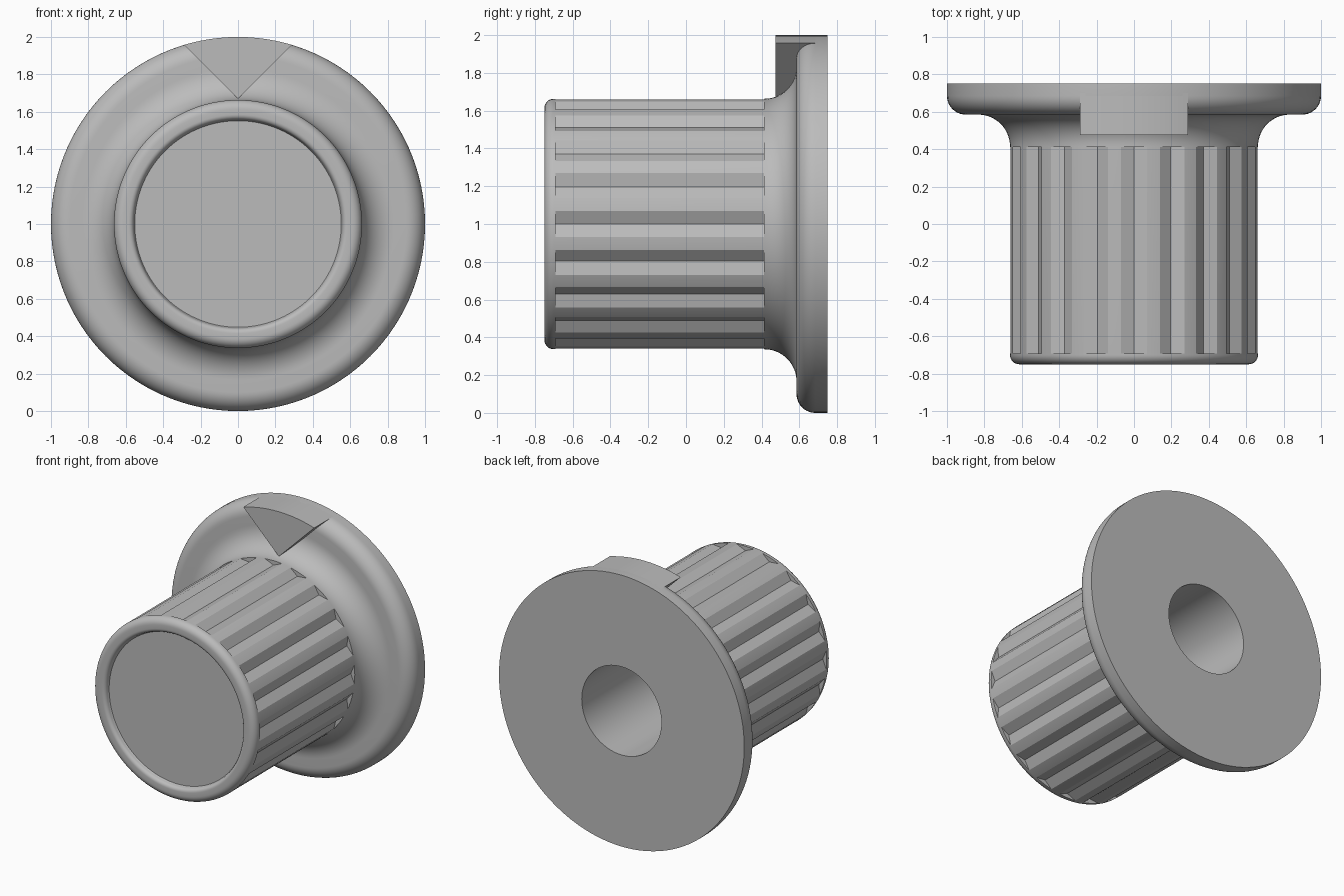
import bpy, bmesh, math
from math import sin, cos, pi, radians

if "Cube" in bpy.data.objects:
    bpy.data.objects.remove(bpy.data.objects["Cube"])

SEG = 120      # steps round the knob
CZ = 1.0       # height of the knob axis

grey = bpy.data.materials.new("plain grey")
grey.diffuse_color = (0.5, 0.5, 0.5, 1)
grey.use_nodes = True
grey.node_tree.nodes["Principled BSDF"].inputs["Base Color"].default_value = grey.diffuse_color


def make_object(name, bm):
    bmesh.ops.recalc_face_normals(bm, faces=bm.faces)
    me = bpy.data.meshes.new(name)
    bm.to_mesh(me)
    bm.free()
    me.materials.append(grey)
    ob = bpy.data.objects.new(name, me)
    bpy.context.collection.objects.link(ob)
    return ob


def smooth(ob):
    bpy.ops.object.select_all(action='DESELECT')
    ob.select_set(True)
    bpy.context.view_layer.objects.active = ob
    bpy.ops.object.shade_smooth_by_angle(angle=radians(20))


def arc(r, y, rad, a0, a1, n):
    """Profile arc about (r, y); points are (radius, y)."""
    return [(r + rad * cos(radians(a0 + (a1 - a0) * i / n)),
             y + rad * sin(radians(a0 + (a1 - a0) * i / n))) for i in range(n + 1)]


def prism(bm, pts, y0, y1):
    """Extrude an x,z outline along y."""
    a = [bm.verts.new((x, y0, z)) for x, z in pts]
    b = [bm.verts.new((x, y1, z)) for x, z in pts]
    bm.faces.new(a)
    bm.faces.new(b[::-1])
    for i in range(len(pts)):
        j = (i + 1) % len(pts)
        bm.faces.new((a[i], b[i], b[j], a[j]))


# Knob profile: recessed front, rounded rim, grip, fillet, flange, shaft hole
profile = [(0.552, -0.712)]
profile += arc(0.585, -0.722, 0.028, 180, 270, 6)
profile += arc(0.613, -0.70, 0.05, 270, 360, 8)
profile += arc(0.833, 0.415, 0.17, 180, 90, 14)
profile += arc(0.90, 0.685, 0.10, 270, 360, 10)
profile += [(1.0, 0.75), (0.325, 0.75), (0.325, -0.35)]

bm = bmesh.new()
rings = [[bm.verts.new((r * cos(2 * pi * k / SEG), y, CZ + r * sin(2 * pi * k / SEG)))
          for k in range(SEG)] for r, y in profile]
for a, b in zip(rings, rings[1:]):
    for k in range(SEG):
        j = (k + 1) % SEG
        bm.faces.new((a[k], a[j], b[j], b[k]))
bm.faces.new(rings[0])
bm.faces.new(rings[-1])
knob = make_object("knob_body", bm)

# Twenty V-shaped grip grooves
bm = bmesh.new()
for i in range(20):
    t = 2 * pi * i / 20
    tri = [(0.630, 0.0), (0.673, 0.100), (0.673, -0.100)]
    prism(bm, [(r * cos(t) - s * sin(t), CZ + r * sin(t) + s * cos(t)) for r, s in tri],
          -0.692, 0.413)
cutter = make_object("groove_cutter", bm)
cutter.hide_render = True
mod = knob.modifiers.new("grooves", 'BOOLEAN')
mod.operation = 'DIFFERENCE'
mod.solver = 'EXACT'
mod.object = cutter
bpy.context.view_layer.objects.active = knob
knob.select_set(True)
bpy.ops.object.modifier_apply(modifier=mod.name)
bpy.data.objects.remove(cutter)
smooth(knob)

# Triangular pointer on the flange
angles = [73.2] + list(range(75, 106, 3)) + [106.8]
outline = [(0.0, CZ + 0.67)] + [(cos(radians(a)), CZ + sin(radians(a))) for a in angles]
bm = bmesh.new()
prism(bm, outline, 0.475, 0.70)
smooth(make_object("pointer", bm))
